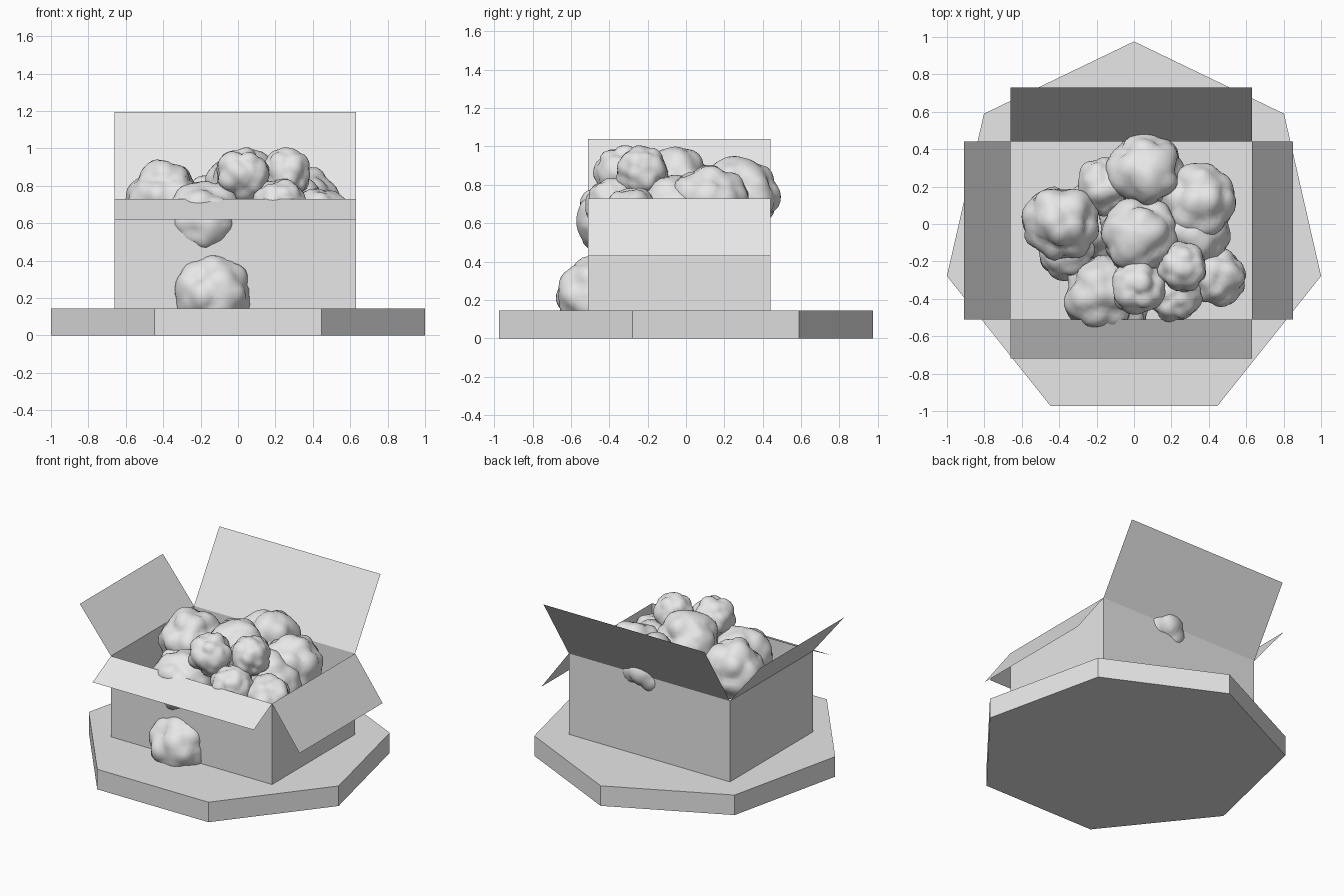
import bpy, bmesh, math
from mathutils import Vector, noise

cube = bpy.data.objects.get("Cube")
if cube:
    bpy.data.objects.remove(cube, do_unlink=True)

grey = bpy.data.materials.new("light_grey")
grey.use_nodes = True
COLOUR = (0.8, 0.8, 0.8, 1)
grey.diffuse_color = COLOUR
grey.node_tree.nodes["Principled BSDF"].inputs["Base Color"].default_value = COLOUR


def finish(name, bm, smooth=False):
    mesh = bpy.data.meshes.new(name)
    bm.to_mesh(mesh)
    bm.free()
    mesh.materials.append(grey)
    for p in mesh.polygons:
        p.use_smooth = smooth
    obj = bpy.data.objects.new(name, mesh)
    bpy.context.collection.objects.link(obj)
    return obj


def sheet(name, points):
    bm = bmesh.new()
    bm.faces.new([bm.verts.new(p) for p in points])
    return finish(name, bm)


# Seven-sided base slab
bm = bmesh.new()
ring = []
for i in range(7):
    a = math.pi / 2 + i * math.tau / 7
    ring.append(bm.verts.new((1.026 * math.cos(a), -0.05 + 1.026 * math.sin(a), 0)))
bottom = bm.faces.new(ring)
top = bmesh.ops.extrude_face_region(bm, geom=[bottom])["geom"]
bmesh.ops.translate(bm, vec=(0, 0, 0.145),
                    verts=[v for v in top if isinstance(v, bmesh.types.BMVert)])
bmesh.ops.recalc_face_normals(bm, faces=bm.faces)
finish("base", bm)

# Open box of thin sheets, each wall with a flap hinged on its rim
X0, X1, Y0, Y1, Z0, Z1 = -0.66, 0.63, -0.51, 0.44, 0.145, 0.73
corners = [(X0, Y0), (X1, Y0), (X1, Y1), (X0, Y1)]
flaps = {"front": (0, -0.21, -0.11), "left": (0.22, 0, -0.30),
         "back": (0, 0.29, 0.465), "right": (-0.25, 0, 0.31)}
for i, (side, offset) in enumerate(flaps.items()):
    a, b = corners[i], corners[(i + 1) % 4]
    rim = [Vector((*b, Z1)), Vector((*a, Z1))]
    sheet(side + "_wall", [(*a, Z0), (*b, Z0), *rim])
    out = Vector(offset)
    sheet(side + "_flap", [rim[1], rim[0], rim[0] + out, rim[1] + out])


# Knobbly lumps: round balls swollen into creased bulges
def lump(index, centre, radius):
    bm = bmesh.new()
    bmesh.ops.create_icosphere(bm, subdivisions=4, radius=1)
    shift = Vector((index * 7.3, index * 3.1, index * 5.7))
    for v in bm.verts:
        d = v.co.normalized()
        near = noise.voronoi(d * 1.5 + shift)[0][0]
        swell = 1.08 - 0.3 * near ** 2 + 0.06 * noise.noise(d * 2.2 + shift)
        v.co = Vector(centre) + d * radius * swell
    finish("lump_%d" % index, bm, True)


lumps = [
    (-0.39, 0.01, 0.73, 0.20), (0.06, 0.28, 0.74, 0.20),
    (0.03, -0.06, 0.79, 0.20), (0.02, -0.34, 0.86, 0.14),
    (0.26, -0.23, 0.87, 0.13), (-0.18, -0.37, 0.62, 0.20),
    (0.34, 0.12, 0.70, 0.20), (0.44, -0.28, 0.62, 0.16),
    (0.22, -0.38, 0.70, 0.14), (-0.16, 0.20, 0.70, 0.15),
    (-0.36, -0.15, 0.58, 0.15), (-0.13, -0.47, 0.22, 0.20),
    (0.30, -0.05, 0.64, 0.20), (0.03, 0.01, 0.45, 0.21),
    (-0.18, 0.02, 0.24, 0.21), (0.22, 0.0, 0.24, 0.21),
]
for i, (x, y, z, r) in enumerate(lumps):
    lump(i, (x, y, z), r)
